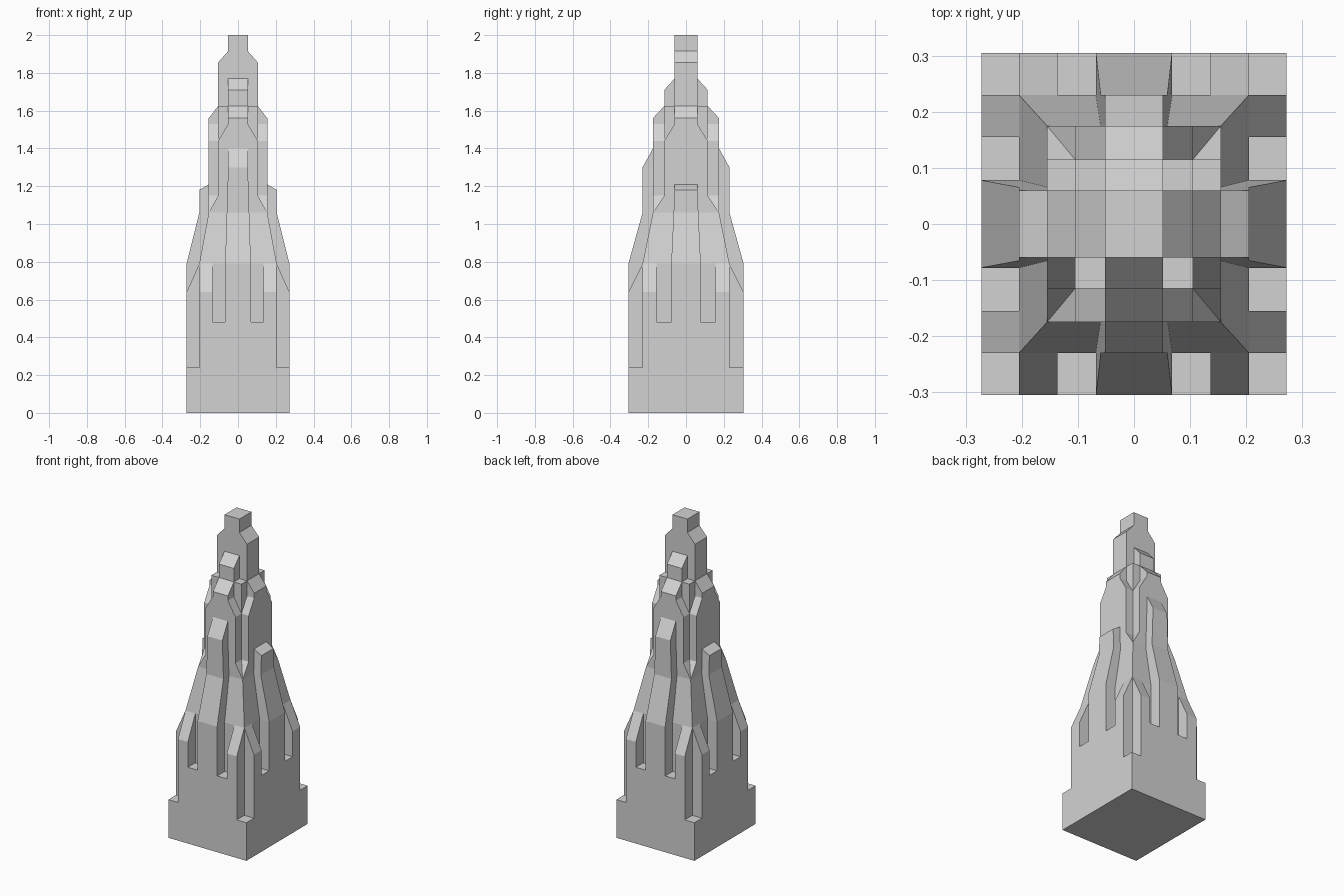
import bpy
import bmesh

cube = bpy.data.objects.get("Cube")
if cube:
    bpy.data.objects.remove(cube, do_unlink=True)

stone = bpy.data.materials.new("light_grey_stone")
stone.use_nodes = True
GREY = (0.65, 0.65, 0.65, 1.0)
stone.diffuse_color = GREY
stone.node_tree.nodes["Principled BSDF"].inputs["Base Color"].default_value = GREY


def loft(name, levels, center=(0, 0)):
    """Stack of rectangles, each given as (height, half width, half depth)."""
    cx, cy = center
    bm = bmesh.new()
    rings = [[bm.verts.new((cx + sx * hx, cy + sy * hy, z))
              for sx, sy in ((-1, -1), (1, -1), (1, 1), (-1, 1))]
             for z, hx, hy in levels]
    for low, high in zip(rings, rings[1:]):
        for i in range(4):
            j = (i + 1) % 4
            bm.faces.new((low[i], low[j], high[j], high[i]))
    bm.faces.new(rings[0][::-1])
    bm.faces.new(rings[-1])
    mesh = bpy.data.meshes.new(name)
    bm.to_mesh(mesh)
    bm.free()
    mesh.materials.append(stone)
    obj = bpy.data.objects.new(name, mesh)
    bpy.context.collection.objects.link(obj)
    return obj


# Half sizes of the tiers, from the outer wall to the pinnacle
X = (0.272, 0.205, 0.155, 0.105, 0.052)
Y = (0.305, 0.23, 0.175, 0.115, 0.06)

# Base and cross-shaped lower body
loft("base_block", [(0, X[0], Y[0]), (0.24, X[0], Y[0])])
loft("lower_body_depth", [(0.24, X[1], Y[0]), (0.48, X[1], Y[0])])
loft("lower_body_width", [(0.24, X[0], Y[1]), (0.48, X[0], Y[1])])

# Tapering core
loft("core", [(0.24, X[1], Y[1]), (0.79, X[1], Y[1]), (1.06, X[2], Y[2])])

# Corner buttresses with sloped tops, on both sides of each corner
for side in (-1, 1):
    tag = "left" if side > 0 else "right"
    loft("corner_buttress_depth_" + tag,
         [(0.48, 0.0345, Y[0]), (0.64, 0.0345, Y[0]), (0.79, 0.0345, Y[1])],
         (side * 0.1705, 0))
    end = "back" if side > 0 else "front"
    loft("corner_buttress_width_" + end,
         [(0.48, X[0], 0.0375), (0.64, X[0], 0.0375), (0.79, X[1], 0.0375)],
         (0, side * 0.1925))

# Tall central ribs of the lower tier
loft("front_back_rib", [(0.48, 0.068, Y[0]), (0.79, 0.068, Y[0]),
                        (1.06, 0.0595, Y[1]), (1.30, X[4], Y[1]),
                        (1.40, X[4], Y[2])])
loft("side_rib", [(0.48, X[0], 0.078), (0.79, X[0], 0.078),
                  (1.06, X[1], 0.0655), (1.18, X[1], Y[4]),
                  (1.21, X[2], Y[4])])

# Middle tier with sloped shoulders and notched corners
loft("middle_depth", [(1.06, X[2], Y[2]), (1.15, X[3], Y[2]),
                      (1.44, X[3], Y[2]), (1.53, X[4], Y[2])])
loft("middle_width", [(1.06, X[2], Y[2]), (1.15, X[2], Y[3]),
                      (1.44, X[2], Y[3]), (1.53, X[2], Y[4])])
loft("middle_core", [(1.06, X[3], Y[3]), (1.625, X[3], Y[3])])
loft("middle_front_back_rib", [(1.40, X[4], Y[2]), (1.56, X[4], Y[2]),
                               (1.625, X[4], Y[3])])
loft("middle_side_rib", [(1.21, X[2], Y[4]), (1.56, X[2], Y[4]),
                         (1.625, X[3], Y[4])])

# Upper cross and pinnacle
loft("upper_depth", [(1.625, X[4], Y[3]), (1.71, X[4], Y[3]),
                     (1.77, X[4], Y[4])])
loft("upper_width_and_pinnacle", [(1.625, X[3], Y[4]), (1.855, X[3], Y[4]),
                                  (1.915, X[4], Y[4]), (2.0, X[4], Y[4])])
